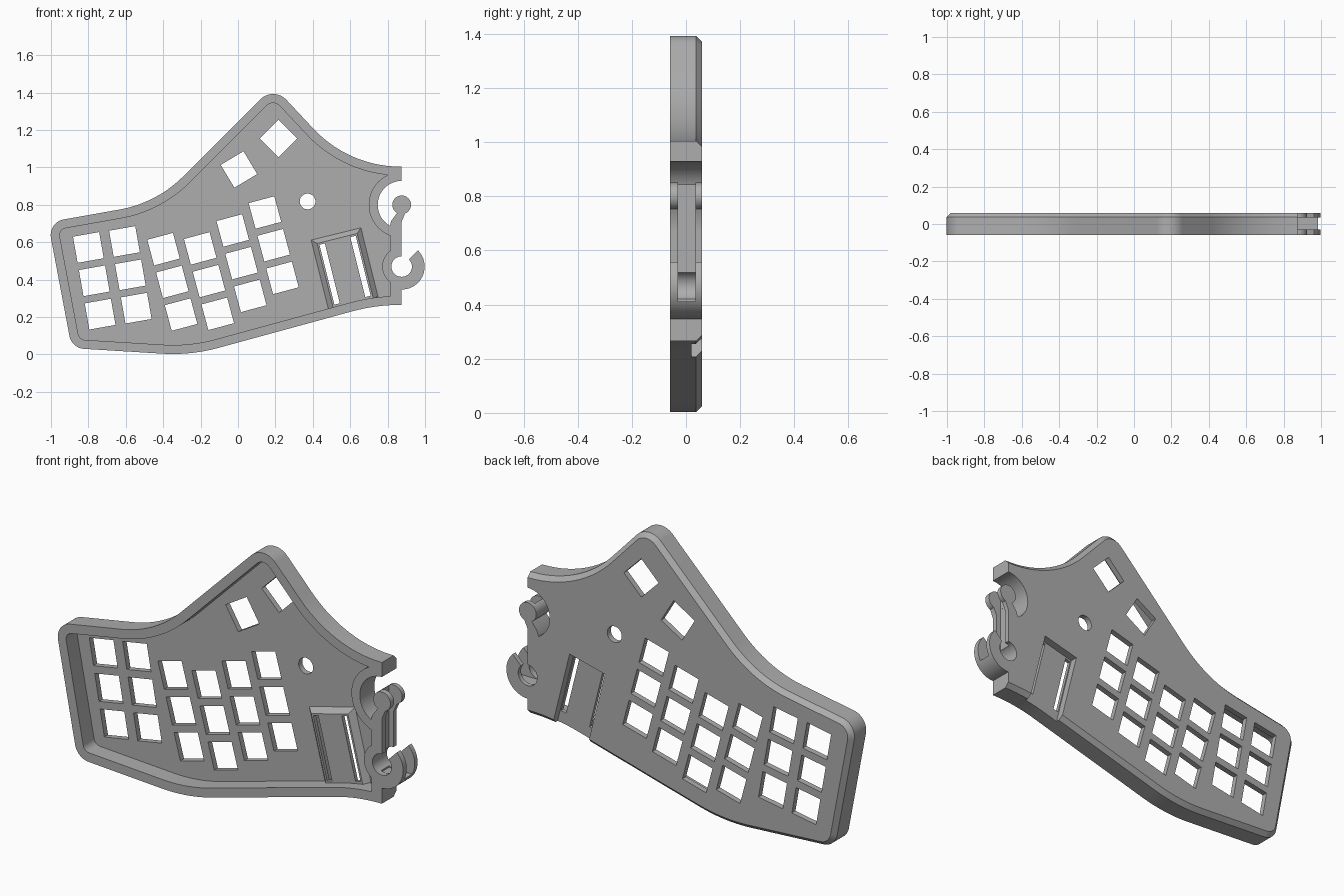
import bpy, bmesh
from math import cos, sin, tan, radians, pi
from mathutils import Vector

cube = bpy.data.objects.get("Cube")
if cube:
    bpy.data.objects.remove(cube, do_unlink=True)

grey = bpy.data.materials.new("plain grey")
grey.use_nodes = True
colour = (0.42, 0.42, 0.42, 1)
grey.diffuse_color = colour
grey.node_tree.nodes["Principled BSDF"].inputs["Base Color"].default_value = colour

FRONT, BACK = -0.06, 0.06


def arc(c, r, a0=0, a1=360, n=48):
    """Points on an arc in the x-z plane; a full circle drops its last point."""
    count = n if a1 - a0 == 360 else n + 1
    angles = [radians(a0 + (a1 - a0) * i / n) for i in range(count)]
    return [Vector((c[0] + r * cos(a), c[1] + r * sin(a))) for a in angles]


def rect(c, x0, x1, z0, z1, tilt=0):
    """Rectangle tilted about the point c."""
    t = radians(tilt)
    return [Vector((c[0] + x * cos(t) - z * sin(t), c[1] + x * sin(t) + z * cos(t)))
            for x, z in ((x0, z0), (x1, z0), (x1, z1), (x0, z1))]


def rounded(corners, steps=14):
    """Fillet each (x, z, radius) corner."""
    out = []
    for i, (x, z, r) in enumerate(corners):
        p = Vector((x, z))
        if r == 0:
            out.append(p)
            continue
        a = (Vector(corners[i - 1][:2]) - p).normalized()
        b = (Vector(corners[(i + 1) % len(corners)][:2]) - p).normalized()
        half = a.angle(b) / 2
        centre = p + (a + b).normalized() * (r / sin(half))
        start = p + a * (r / tan(half)) - centre
        end = p + b * (r / tan(half)) - centre
        sweep = pi - 2 * half
        for k in range(steps + 1):
            t = k / steps
            out.append(centre + (start * sin((1 - t) * sweep) + end * sin(t * sweep)) / sin(sweep))
    return out


def inset(points, d):
    """Move a counter-clockwise outline inwards."""
    out = []
    for i, p in enumerate(points):
        e = (p - points[i - 1]).normalized()
        f = (points[(i + 1) % len(points)] - p).normalized()
        n = Vector((-e.y - f.y, e.x + f.x)).normalized()
        out.append(p + n * (d / max(0.5, n.dot(Vector((-e.y, e.x))))))
    return out


def solid(name, *bodies):
    """Each body is a list of (outline, y) rings, lofted and capped."""
    bm = bmesh.new()
    for rings in bodies:
        loops = [[bm.verts.new((p.x, y, p.y)) for p in pts] for pts, y in rings]
        n = len(loops[0])
        for a, b in zip(loops, loops[1:]):
            for i in range(n):
                bm.faces.new((a[i], a[(i + 1) % n], b[(i + 1) % n], b[i]))
        bm.faces.new(loops[0])
        bm.faces.new(loops[-1])
    bmesh.ops.recalc_face_normals(bm, faces=bm.faces)
    mesh = bpy.data.meshes.new(name)
    bm.to_mesh(mesh)
    bm.free()
    ob = bpy.data.objects.new(name, mesh)
    bpy.context.collection.objects.link(ob)
    mesh.materials.append(grey)
    return ob


def prism(points, y0=FRONT, y1=BACK):
    return [(points, y0), (points, y1)]


def combine(target, tool, operation="DIFFERENCE"):
    mod = target.modifiers.new("bool", "BOOLEAN")
    mod.operation, mod.solver, mod.object = operation, "EXACT", tool
    bpy.context.view_layer.objects.active = target
    bpy.ops.object.modifier_apply(modifier=mod.name)
    bpy.data.objects.remove(tool, do_unlink=True)


# Case outline, run past the hinge end and trimmed there
END = 0.875
outline = rounded([
    (-1.016, 0.707, 0.085), (-0.889, 0.034, 0.085), (-0.252, -0.005, 0.92),
    (0.737, 0.265, 1.0), (1.1, 0.265, 0), (1.1, 1.004, 0),
    (0.593, 1.004, 0.64), (0.19, 1.435, 0.097), (-0.435, 0.81, 0.64)])
case = solid("keyboard_case", [(outline, FRONT), (outline, 0.037), (inset(outline, 0.023), BACK)])
combine(case, solid("end_trim", prism(rect((0, 0), END, 1.3, 0, 1.4), -0.2, 0.2)))

# Hollow front, leaving walls around the outline and the two hinge seats
upper, lower = (END, 0.80), (END, 0.47)
cavity = solid("cavity", prism(inset(outline, 0.048), -0.2, 0.03))
combine(cavity, solid("end_wall", prism(rect((0, 0), 0.815, 1.3, 0, 1.4), -0.3, 0.3)))
combine(cavity, solid("upper_seat", prism(arc(upper, 0.176), -0.3, 0.3)))
combine(cavity, solid("lower_seat", prism(arc(lower, 0.104), -0.3, 0.3)))
combine(case, cavity)
combine(case, solid("upper_socket", prism(arc(upper, 0.128), -0.2, 0.2)))

# Hinge hook: open ring on the lower seat
ring = arc(lower, 0.123, -90, 90, 28) + [Vector((0.85, 0.593)), Vector((0.85, 0.347))]
combine(case, solid("hook_ring", prism(ring)), "UNION")
combine(case, solid("hook_bore", prism(arc(lower, 0.055, n=32), -0.2, 0.2)))
mouth = [Vector((END + x, 0.47 + z)) for x, z in ((0, 0), (0.2, 0.2), (0, 0.2))]
combine(case, solid("hook_mouth", prism(mouth, -0.2, 0.2)))

# Hinge pin on its arm, then the slot that splits pin and hook
arm = [Vector(p) for p in ((0.80, 0.65), (END, 0.65), (END, 0.71),
                           (0.90, 0.77), (0.86, 0.77), (0.82, 0.715))]
combine(case, solid("pin_arm", prism(arm)), "UNION")
combine(case, solid("hinge_pin", prism(arc(upper, 0.05, n=32))), "UNION")
combine(case, solid("hinge_slot", prism(rect((0, 0), 0.85, 1.2, 0.412, 0.87), -0.03, 0.036)))

# Key openings: columns of three, two thumb keys and a round hole
KEY, STEP = 0.071, 0.181
keys = [((0.005, 0.989), 31), ((0.217, 1.155), 45)]
for x, z, tilt in ((-0.80, 0.572, 10), (-0.607, 0.604, 10), (-0.398, 0.563, 15),
                   (-0.202, 0.567, 15), (-0.028, 0.663, 15), (0.144, 0.759, 15)):
    t = radians(tilt)
    keys += [((x + r * STEP * sin(t), z - r * STEP * cos(t)), tilt) for r in range(3)]
openings = [prism(rect(c, -KEY, KEY, -KEY, KEY, tilt), -0.2, 0.2) for c, tilt in keys]
openings.append(prism(arc((0.372, 0.818), 0.042, n=32), -0.2, 0.2))
combine(case, solid("openings", *openings))

# Strap pocket: bevelled block inside, recess behind, two long slots
mid, lean = (0.57, 0.46), 14
block = [(rect(mid, -0.137, 0.137, -0.19, 0.19, lean), 0.04),
         (rect(mid, -0.137, 0.137, -0.19, 0.19, lean), 0.03),
         (rect(mid, -0.11, 0.11, -0.19, 0.165, lean), 0.0)]
combine(case, solid("pocket_block", block), "UNION")
combine(case, solid("pocket_recess", prism(rect(mid, -0.105, 0.105, -0.3, 0.165, lean), 0.02, 0.2)))
slots = [prism(rect(mid, s * 0.085 - 0.015, s * 0.085 + 0.015, -0.175, 0.155, lean), -0.2, 0.2)
         for s in (-1, 1)]
combine(case, solid("strap_slots", *slots))

# Smooth the curved walls, keep edges sharp
bpy.ops.object.select_all(action="DESELECT")
case.select_set(True)
bpy.context.view_layer.objects.active = case
bpy.ops.object.shade_smooth_by_angle(angle=radians(25))
